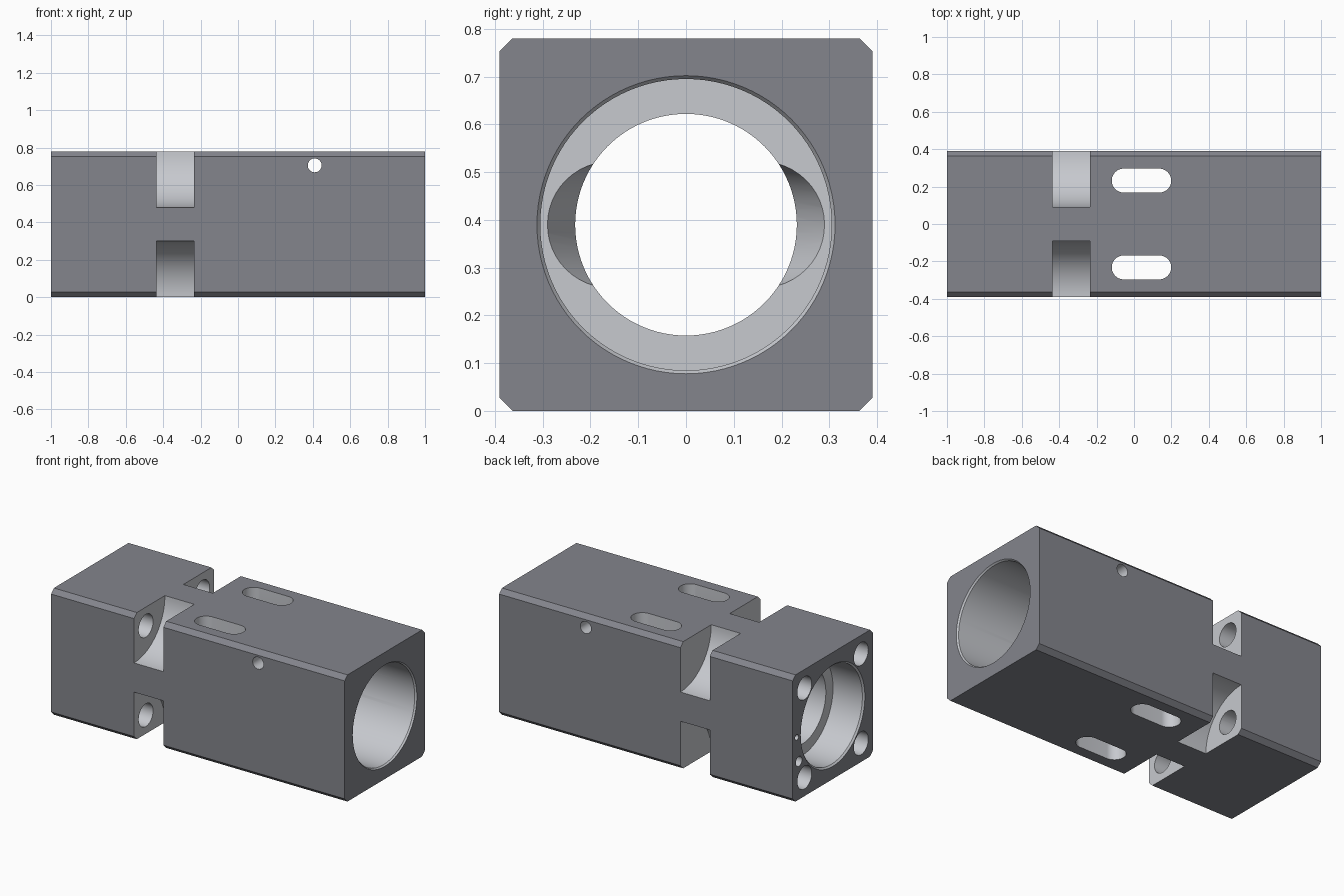
import bpy, bmesh
from math import cos, sin, pi
from mathutils import Vector

if "Cube" in bpy.data.objects:
    bpy.data.objects.remove(bpy.data.objects["Cube"])

H = 0.39    # half width of the square section; also the bore axis height


def material(name, color):
    mat = bpy.data.materials.new(name)
    mat.diffuse_color = color
    mat.use_nodes = True
    mat.node_tree.nodes["Principled BSDF"].inputs["Base Color"].default_value = mat.diffuse_color
    return mat


dark = material("dark_outer", (0.23, 0.235, 0.265, 1))
light = material("light_machined", (0.57, 0.585, 0.62, 1))


def make_object(name, bm, mat):
    bmesh.ops.recalc_face_normals(bm, faces=bm.faces)
    mesh = bpy.data.meshes.new(name)
    bm.to_mesh(mesh)
    bm.free()
    mesh.materials.append(mat)
    obj = bpy.data.objects.new(name, mesh)
    bpy.context.collection.objects.link(obj)
    return obj


def prism(name, outline, axis, a, b, mat=light, slant=(0, 0)):
    """Extrude a 2D outline along an axis from a to b, optionally slanted."""
    place = {'X': lambda p, t: (t, p[0], p[1]),
             'Y': lambda p, t: (p[0], t, p[1]),
             'Z': lambda p, t: (p[0], p[1], t)}[axis]
    bm = bmesh.new()
    face = bm.faces.new([bm.verts.new(place(p, a)) for p in outline])
    ext = bmesh.ops.extrude_face_region(bm, geom=[face])
    verts = [g for g in ext['geom'] if isinstance(g, bmesh.types.BMVert)]
    shift = Vector(place(slant, b)) - Vector(place((0, 0), a))
    bmesh.ops.translate(bm, vec=shift, verts=verts)
    # the extrusion keeps the start face only when it is open, so close it if needed
    edges = [e for e in bm.edges if e.is_boundary]
    if edges:
        bmesh.ops.holes_fill(bm, edges=edges)
    return make_object(name, bm, mat)


def arc(u, v, r, start=0, sweep=2 * pi, n=48, closed=True):
    count = n if closed else n + 1
    return [(u + r * cos(start + sweep * i / n), v + r * sin(start + sweep * i / n))
            for i in range(count)]


def revolve(name, profile, n=96):
    """Solid of revolution about the bore axis; profile is (x, radius)."""
    bm = bmesh.new()
    rings = [[bm.verts.new((x, u, v)) for u, v in arc(0, H, r, n=n)] for x, r in profile]
    for r0, r1 in zip(rings, rings[1:]):
        for i in range(n):
            j = (i + 1) % n
            bm.faces.new((r0[i], r0[j], r1[j], r1[i]))
    bm.faces.new(rings[0])
    bm.faces.new(rings[-1])
    return make_object(name, bm, light)


# Square body with chamfered long edges
c = 0.027
section = []
for sy, sz in ((1, 1), (-1, 1), (-1, -1), (1, -1)):
    pair = [(sy * H, H + sz * (H - c)), (sy * (H - c), H + sz * H)]
    section += pair if sy * sz > 0 else pair[::-1]
body = prism("housing_block", section, 'X', -1, 1, dark)

cutters = []

# Stepped bore: left counterbore, narrow throat, flat shoulder, main bore
cutters.append(revolve("bore_cutter", [
    (-1.02, 0.312), (-1.0, 0.312), (-0.99, 0.302), (-0.79, 0.302), (-0.79, 0.232),
    (-0.13, 0.232), (-0.13, 0.305), (0.99, 0.305), (1.0, 0.312), (1.02, 0.312)]))

for sy in (1, -1):
    # Vertical slots through the top and bottom
    y = sy * 0.232
    outline = (arc(0.135, y, 0.064, -pi / 2, pi, 24, False)
               + arc(-0.055, y, 0.064, pi / 2, pi, 24, False))
    cutters.append(prism("slot_cutter", outline, 'Z', -0.1, 0.9))
    # Slanted relief running from the shoulder into the throat
    cutters.append(prism("relief_cutter", arc(sy * 0.163, H, 0.132), 'X',
                         -0.12, -0.32, slant=(-sy * 0.1, 0)))
    for sz in (1, -1):
        # Concave corner notches and the bolt holes leading into them
        cutters.append(prism("notch_cutter", arc(sy * H, H + sz * H, 0.3, n=96),
                             'X', -0.435, -0.235))
        cutters.append(prism("bolt_hole_cutter", arc(sy * 0.275, H + sz * 0.275, 0.07),
                             'X', -1.1, -0.4))

# Cross pin hole and two small blind holes in the left face
cutters.append(prism("pin_hole_cutter", arc(0.41, 0.705, 0.037), 'Y', -0.5, 0.5))
cutters.append(prism("dowel_hole_cutter", arc(0.33, 0.235, 0.03), 'X', -1.1, -0.8))
cutters.append(prism("vent_hole_cutter", arc(0.35, 0.39, 0.017), 'X', -1.1, -0.8))

# Cut everything out of the body, then remove the cutters
bpy.context.view_layer.objects.active = body
body.select_set(True)
for cutter in cutters:
    cutter.hide_render = True
    mod = body.modifiers.new("cut", 'BOOLEAN')
    mod.operation = 'DIFFERENCE'
    mod.solver = 'EXACT'
    mod.material_mode = 'TRANSFER'
    mod.object = cutter
    bpy.ops.object.modifier_apply(modifier=mod.name)
for cutter in cutters:
    bpy.data.objects.remove(cutter)

bpy.ops.object.shade_smooth_by_angle(angle=0.35)
